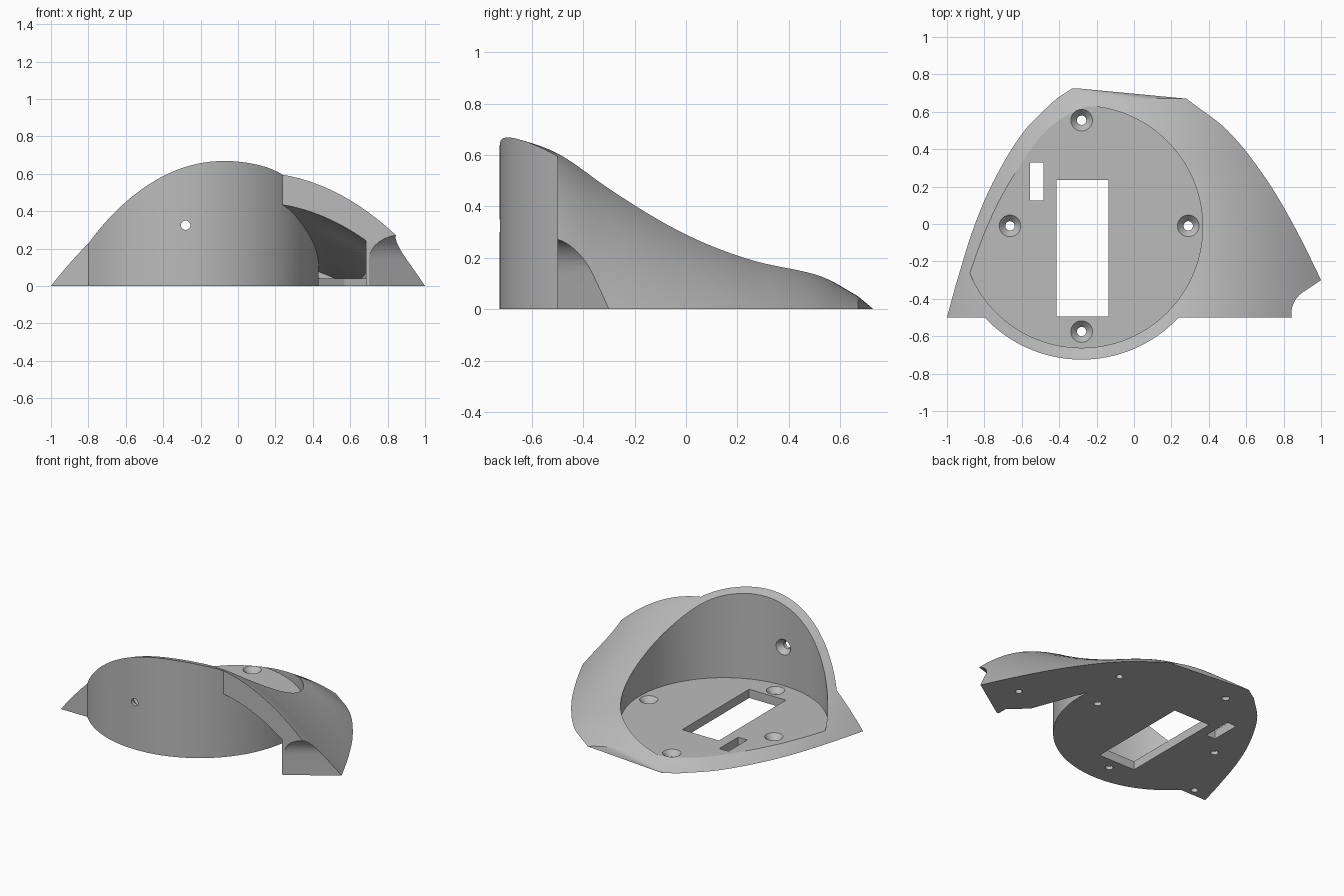
import bpy, bmesh, math
from mathutils import Matrix, Vector

cube = bpy.data.objects.get("Cube")
if cube:
    bpy.data.objects.remove(cube)

CX, CY = -0.28, -0.015        # centre of the round pocket
R_OUT, R_IN, FLOOR = 0.71, 0.647, 0.06
FRONT = -0.5                  # flat front plane of the wings

# Sections along the body: y, left edge, right edge, crest height
SECTIONS = [Vector(s) for s in (
    (-0.73, -1.06, 1.15, 0.685), (-0.5, -1.0, 1.09, 0.61),
    (-0.3, -0.945, 1.0, 0.5), (0, -0.85, 0.85, 0.345),
    (0.25, -0.74, 0.70, 0.235), (0.5, -0.585, 0.5, 0.145),
    (0.67, -0.415, 0.28, 0.05))]
TAIL = Vector((0.725, -0.33, -0.3, 0.004))


def to_object(name, bm):
    bmesh.ops.recalc_face_normals(bm, faces=bm.faces)
    mesh = bpy.data.meshes.new(name)
    bm.to_mesh(mesh)
    bm.free()
    obj = bpy.data.objects.new(name, mesh)
    bpy.context.collection.objects.link(obj)
    return obj


def boolean(obj, tool, operation='DIFFERENCE'):
    mod = obj.modifiers.new("cut", 'BOOLEAN')
    mod.operation, mod.solver, mod.object = operation, 'EXACT', tool
    bpy.context.view_layer.objects.active = obj
    bpy.ops.object.modifier_apply(modifier=mod.name)
    bpy.data.objects.remove(tool)


def prism(points, low, high, matrix=Matrix()):
    bm = bmesh.new()
    rings = [[bm.verts.new(matrix @ Vector((x, y, z))) for x, y in points] for z in (low, high)]
    n = len(points)
    for ring in rings:
        bm.faces.new(ring)
    for i in range(n):
        j = (i + 1) % n
        bm.faces.new((rings[0][i], rings[0][j], rings[1][j], rings[1][i]))
    return to_object("cutter", bm)


def box(x0, x1, y0, y1):
    return prism([(x0, y0), (x1, y0), (x1, y1), (x0, y1)], -0.2, 0.3)


def cone(r1, r2, depth, matrix):
    bm = bmesh.new()
    bmesh.ops.create_cone(bm, cap_ends=True, segments=32, radius1=r1, radius2=r2,
                          depth=depth, matrix=matrix)
    return to_object("cutter", bm)


def arc(radius, start, end, count):
    angles = [start + (end - start) * i / count for i in range(count + 1)]
    return [(CX + radius * math.cos(a), CY + radius * math.sin(a)) for a in angles]


def smooth_sections(steps=8):
    result = []
    last = len(SECTIONS) - 1
    for i in range(last):
        p0, p1 = SECTIONS[max(i - 1, 0)], SECTIONS[i]
        p2, p3 = SECTIONS[i + 1], SECTIONS[min(i + 2, last)]
        d1 = (p2 - p0) * ((p2[0] - p1[0]) / (p2[0] - p0[0]))
        d2 = (p3 - p1) * ((p2[0] - p1[0]) / (p3[0] - p1[0]))
        for k in range(steps):
            t = k / steps
            h = t * t * (3 - 2 * t)
            result.append(p1 * (1 - h) + p2 * h + d1 * (t * (1 - t) ** 2) - d2 * (t * t * (1 - t)))
    return result + [SECTIONS[-1], TAIL]


def mound(name, drop):
    # Lofted hump, lowered by drop, with a skirt below ground
    bm = bmesh.new()
    rings = []
    count = 56
    for y, left, right, crest in smooth_sections():
        mid, half = (left + right) / 2, (right - left) / 2
        ring = [bm.verts.new((left, y, -0.3))]
        for i in range(count + 1):
            u = -math.cos(math.pi * i / count)
            z = crest * (1 - abs(u) ** 2.2) - drop
            ring.append(bm.verts.new((mid + u * half, y, z)))
        ring.append(bm.verts.new((right, y, -0.3)))
        rings.append(ring)
    for a, b in zip(rings, rings[1:]):
        for i in range(len(a)):
            j = (i + 1) % len(a)
            bm.faces.new((a[i], a[j], b[j], b[i]))
    bm.faces.new(rings[0])
    bm.faces.new(rings[-1])
    return to_object(name, bm)


# Body: hump trimmed to a flat front with a round bulge
body = mound("fairing_body", 0)
side = math.asin((CY - FRONT) / R_OUT)
footprint = arc(R_OUT, -math.pi + side, -side, 64)
footprint = [(-1.3, FRONT)] + footprint + [(1.3, FRONT), (1.3, 0.9), (-1.3, 0.9)]
boolean(body, prism(footprint, 0, 1), 'INTERSECT')

# Round pocket open at the top
boolean(body, prism(arc(R_IN, 0, 2 * math.pi, 128)[:-1], FLOOR, 1.2))

# Hollow under the left wing, leaving a thin lip at the base
gap = [(0.685, -0.6), (0.24, -0.6)] + arc(R_OUT, -side, math.radians(6.5), 32)
hollow = mound("cutter", 0.16)
boolean(hollow, prism(gap + [(0.62, 0.05), (0.685, -0.2)], 0.04, 1), 'INTERSECT')
boolean(body, hollow)
boolean(body, prism(gap + [(0.57, -0.325), (0.685, -0.43)], -0.1, 0.045))

# Scooped corner at the tip of the left wing
out = Vector((0.555, -0.832, 0)).normalized()
up = Vector((0, 0, 1))
frame = Matrix((out, up, out.cross(up))).transposed().to_4x4()
scoop = [(0, -0.1), (0, 0.14)]
for i in range(1, 9):
    a = math.pi / 2 * i / 8
    scoop.append((0.1 * (1 - math.cos(a)), 0.14 + 0.135 * math.sin(a)))
scoop += [(0.4, 0.35), (0.4, -0.1)]
boolean(body, prism(scoop, -0.8, 0.4, Matrix.Translation((0.7, FRONT, 0)) @ frame))

# Floor openings
boolean(body, box(-0.415, -0.135, -0.495, 0.235))
boolean(body, box(-0.555, -0.485, 0.125, 0.33))

# Countersunk screw holes in the floor
for x, y in ((CX, 0.555), (CX, -0.575), (-0.663, -0.01), (0.29, -0.01)):
    boolean(body, cone(0.025, 0.025, 0.4, Matrix.Translation((x, y, 0))))
    boolean(body, cone(0.02, 0.06, 0.045, Matrix.Translation((x, y, 0.04))))

# Countersunk hole through the front wall
turn = Matrix.Rotation(-math.pi / 2, 4, 'X')
boolean(body, cone(0.025, 0.025, 0.3, Matrix.Translation((CX, -0.7, 0.325)) @ turn))
boolean(body, cone(0.02, 0.055, 0.045, Matrix.Translation((CX, -0.682, 0.325)) @ turn))

# Blind mounting holes in the underside
for x, y, depth in ((0.764, -0.21, 0.1), (0.4, 0.335, 0.1), (-0.87, -0.45, 0.05)):
    boolean(body, cone(0.022, 0.022, depth * 2, Matrix.Translation((x, y, 0))))

# Plain grey plastic
grey = bpy.data.materials.new("plain_grey")
grey.use_nodes = True
colour = (0.5, 0.5, 0.5, 1)
grey.diffuse_color = colour
grey.node_tree.nodes["Principled BSDF"].inputs["Base Color"].default_value = colour
body.data.materials.clear()
body.data.materials.append(grey)
for face in body.data.polygons:
    face.material_index = 0

bpy.ops.object.select_all(action='DESELECT')
body.select_set(True)
bpy.context.view_layer.objects.active = body
bpy.ops.object.shade_smooth_by_angle(angle=math.radians(25))
